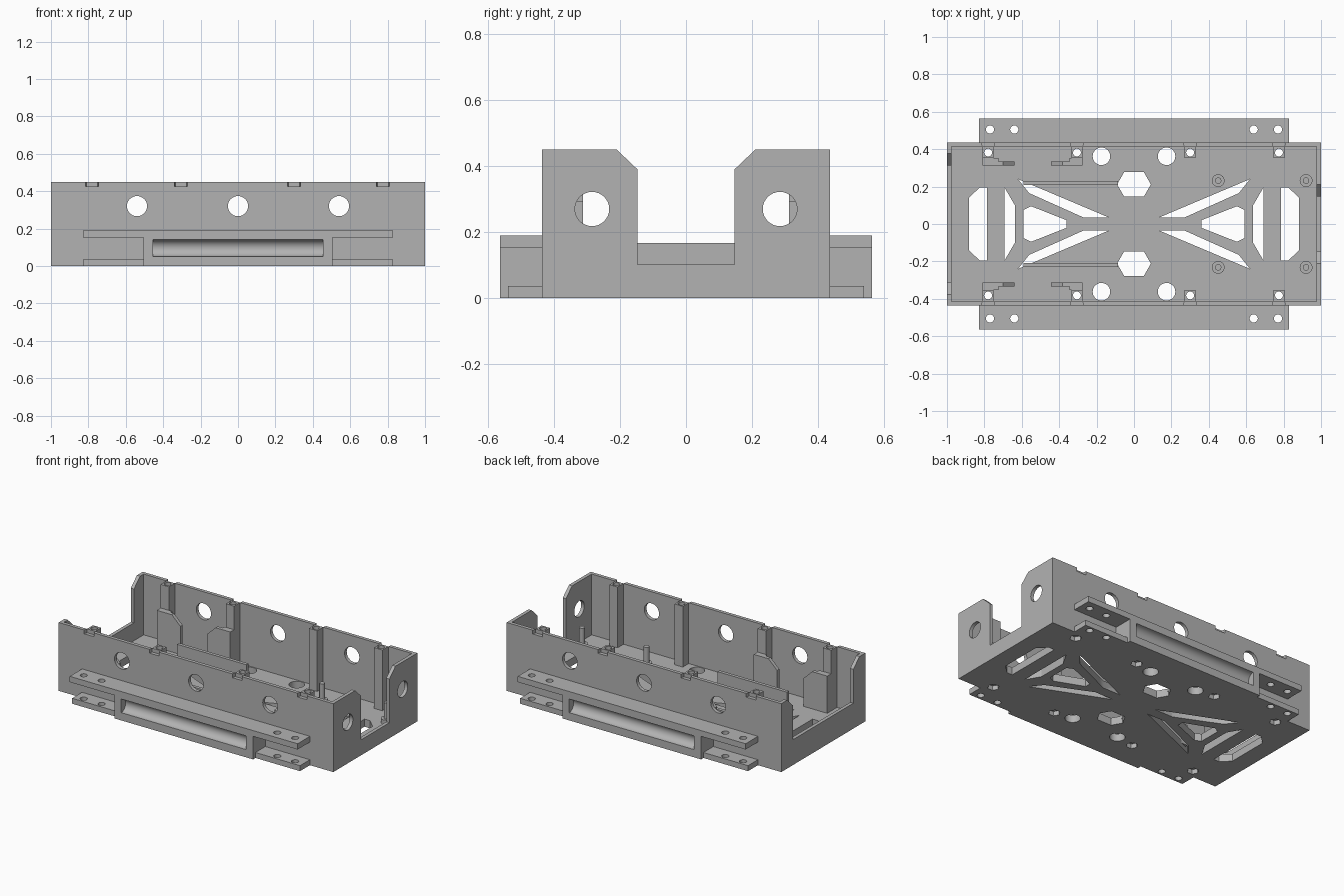
import bpy, bmesh, math

if "Cube" in bpy.data.objects:
    bpy.data.objects.remove(bpy.data.objects["Cube"], do_unlink=True)

GREY = (0.45, 0.45, 0.45, 1)
mat = bpy.data.materials.new("plain grey")
mat.use_nodes = True
mat.diffuse_color = GREY
mat.node_tree.nodes["Principled BSDF"].inputs["Base Color"].default_value = GREY

L, W, WALL, FLOOR, TOP = 1.0, 0.437, 0.023, 0.05, 0.45
COLUMNS = (-0.78, -0.305, 0.3, 0.775)


def prism(name, poly, axis, lo, hi):
    """Extrude a 2D outline along an axis."""
    place = {"x": lambda a, b, h: (h, a, b),
             "y": lambda a, b, h: (a, h, b),
             "z": lambda a, b, h: (a, b, h)}[axis]
    bm = bmesh.new()
    ends = [[bm.verts.new(place(a, b, h)) for a, b in poly] for h in (lo, hi)]
    n = len(poly)
    bm.faces.new(ends[0])
    bm.faces.new(ends[1])
    for i in range(n):
        j = (i + 1) % n
        bm.faces.new((ends[0][i], ends[0][j], ends[1][j], ends[1][i]))
    bmesh.ops.recalc_face_normals(bm, faces=bm.faces)
    me = bpy.data.meshes.new(name)
    bm.to_mesh(me)
    bm.free()
    me.materials.append(mat)
    ob = bpy.data.objects.new(name, me)
    bpy.context.scene.collection.objects.link(ob)
    return ob


def rect(a0, a1, b0, b1):
    return [(a0, b0), (a1, b0), (a1, b1), (a0, b1)]


def disc(a, b, r, n=32):
    return [(a + r * math.cos(2 * math.pi * i / n),
             b + r * math.sin(2 * math.pi * i / n)) for i in range(n)]


def flip(poly, sx, sy):
    return [(a * sx, b * sy) for a, b in poly]


def cut(ob, cutters):
    """Subtract the cutters, bake the result and remove them."""
    for c in cutters:
        c.hide_render = True
        m = ob.modifiers.new("cut", "BOOLEAN")
        m.operation, m.solver, m.object = "DIFFERENCE", "EXACT", c
    bpy.context.view_layer.update()
    deps = bpy.context.evaluated_depsgraph_get()
    me = bpy.data.meshes.new_from_object(ob.evaluated_get(deps))
    ob.modifiers.clear()
    ob.data = me
    for c in cutters:
        bpy.data.objects.remove(c, do_unlink=True)
    smooth(ob)


def smooth(ob):
    bpy.ops.object.select_all(action="DESELECT")
    ob.select_set(True)
    bpy.context.view_layer.objects.active = ob
    bpy.ops.object.shade_smooth_by_angle(angle=math.radians(30))


# Floor with its truss, slots, round and hexagonal openings
floor = prism("floor", rect(-L, L, -W, W), "z", 0, FLOOR)
end_slot = [(0.785, -0.195), (0.825, -0.195), (0.883, -0.14),
            (0.883, 0.14), (0.825, 0.195), (0.785, 0.195)]
inner_slot = [(0.692, -0.195), (0.692, 0.195), (0.637, 0.1), (0.637, -0.1)]
truss_core = [(0.36, -0.02), (0.55, -0.095), (0.59, -0.075),
              (0.59, 0.075), (0.55, 0.095), (0.36, 0.02)]
truss_slit = [(0.135, 0.035), (0.27, 0.035), (0.56, 0.165), (0.62, 0.24)]
hexagon = [(0.09, 0.212), (0.053, 0.277), (-0.053, 0.277),
           (-0.09, 0.212), (-0.053, 0.147), (0.053, 0.147)]
openings = []
for sx in (-1, 1):
    openings += [flip(p, sx, 1) for p in (end_slot, inner_slot, truss_core)]
    for sy in (-1, 1):
        openings += [flip(truss_slit, sx, sy), disc(0.174 * sx, 0.362 * sy, 0.047)]
openings += [hexagon, flip(hexagon, 1, -1)]
tools = [prism("cutter", p, "z", -0.1, 0.1) for p in openings]
for x in COLUMNS:
    for sy in (-1, 1):
        tools.append(prism("cutter", disc(x, 0.382 * sy, 0.021, 20), "z", -0.1, 0.1))
        tools.append(prism("cutter", disc(x, 0.382 * sy, 0.036, 6), "z", -0.1, 0.03))
cut(floor, tools)


def span(s, near, far):
    """Ordered range mirrored to side s."""
    return sorted((s * near, s * far))


# Everything that repeats on the two long sides
for s, side in ((-1, "front"), (1, "back")):
    # Long wall with three holes and notches over the columns
    wall = prism(side + "_wall", rect(-L, L, FLOOR, TOP), "y", *span(s, W - WALL, W))
    tools = [prism("cutter", disc(x, 0.32, 0.054), "y", *span(s, 0.3, 0.5))
             for x in (-0.54, 0, 0.54)]
    for x in COLUMNS:
        notch = [(x - 0.029, s * 0.41), (x + 0.029, s * 0.41),
                 (x + 0.036, s * 0.44), (x - 0.036, s * 0.44)]
        tools.append(prism("cutter", notch, "z", 0.425, 0.5))
    cut(wall, tools)

    # Screw columns
    for i, x in enumerate(COLUMNS):
        y0, y1 = span(s, 0.352, W - WALL)
        col = prism(f"{side}_column_{i + 1}", rect(x - 0.03, x + 0.03, y0, y1),
                    "z", FLOOR, TOP)
        cut(col, [prism("cutter", disc(x, 0.382 * s, 0.021, 20), "z", 0, 0.6)])

    # Mounting flanges and the grooved block between them
    for name, z0, z1, depth in (("upper", 0.152, 0.19, 0.565), ("lower", 0, 0.036, 0.54)):
        y0, y1 = span(s, W, depth)
        fl = prism(f"{side}_{name}_flange", rect(-0.83, 0.83, y0, y1), "z", z0, z1)
        cut(fl, [prism("cutter", disc(x, 0.505 * s, 0.022, 20), "z", -0.1, 0.3)
                 for x in (-0.77, -0.64, 0.64, 0.77)])
    block = prism(side + "_block", rect(-0.505, 0.505, 0, 0.152), "y", *span(s, W, 0.565))
    cut(block, [prism("cutter", disc(0.565 * s, 0.096, 0.045, 48), "x", -0.455, 0.455)])

    # Low divider wall on the floor
    prism(side + "_divider", rect(-0.59, -0.085, FLOOR - 0.02, 0.17), "y",
          *span(s, 0.208, 0.23))

    # Chamfered retaining plates joined to the columns
    y = span(s, 0.312, 0.335)
    prism(side + "_outer_plate", [(-0.81, FLOOR), (-0.638, FLOOR), (-0.638, 0.235),
          (-0.7, 0.295), (-0.81, 0.295)], "y", *y)
    prism(side + "_inner_plate", [(-0.275, FLOOR), (-0.275, 0.295), (-0.382, 0.295),
          (-0.445, 0.235), (-0.445, FLOOR)], "y", *y)
    for name, x0, x1 in (("outer", -0.81, -0.725), ("inner", -0.345, -0.275)):
        prism(f"{side}_{name}_plate_web", rect(x0, x1, FLOOR, 0.295), "y",
              *span(s, 0.335, 0.352))

    # Locating pins on collars
    for i, x in enumerate((0.45, 0.92)):
        for name, r, z in (("collar", 0.034, 0.08), ("pin", 0.017, 0.185)):
            smooth(prism(f"{side}_{name}_{i + 1}", disc(x, 0.232 * s, r, 24),
                         "z", FLOOR, z))


# End walls with a chamfered central opening
def end_wall(name, gap, sill, lo, hi):
    y = W - WALL
    half = [(gap, sill), (gap, 0.39), (gap + 0.063, TOP), (y, TOP), (y, FLOOR)]
    return prism(name, half + flip(half, -1, 1)[::-1], "x", lo, hi)


left_end = end_wall("left_end_wall", 0.147, 0.102, L - WALL, L)
cut(left_end, [prism("cutter", disc(0.285 * s, 0.27, 0.052), "x", 0.9, 1.1)
               for s in (-1, 1)])
end_wall("right_end_wall", 0.313, 0.167, -L, WALL - L)
